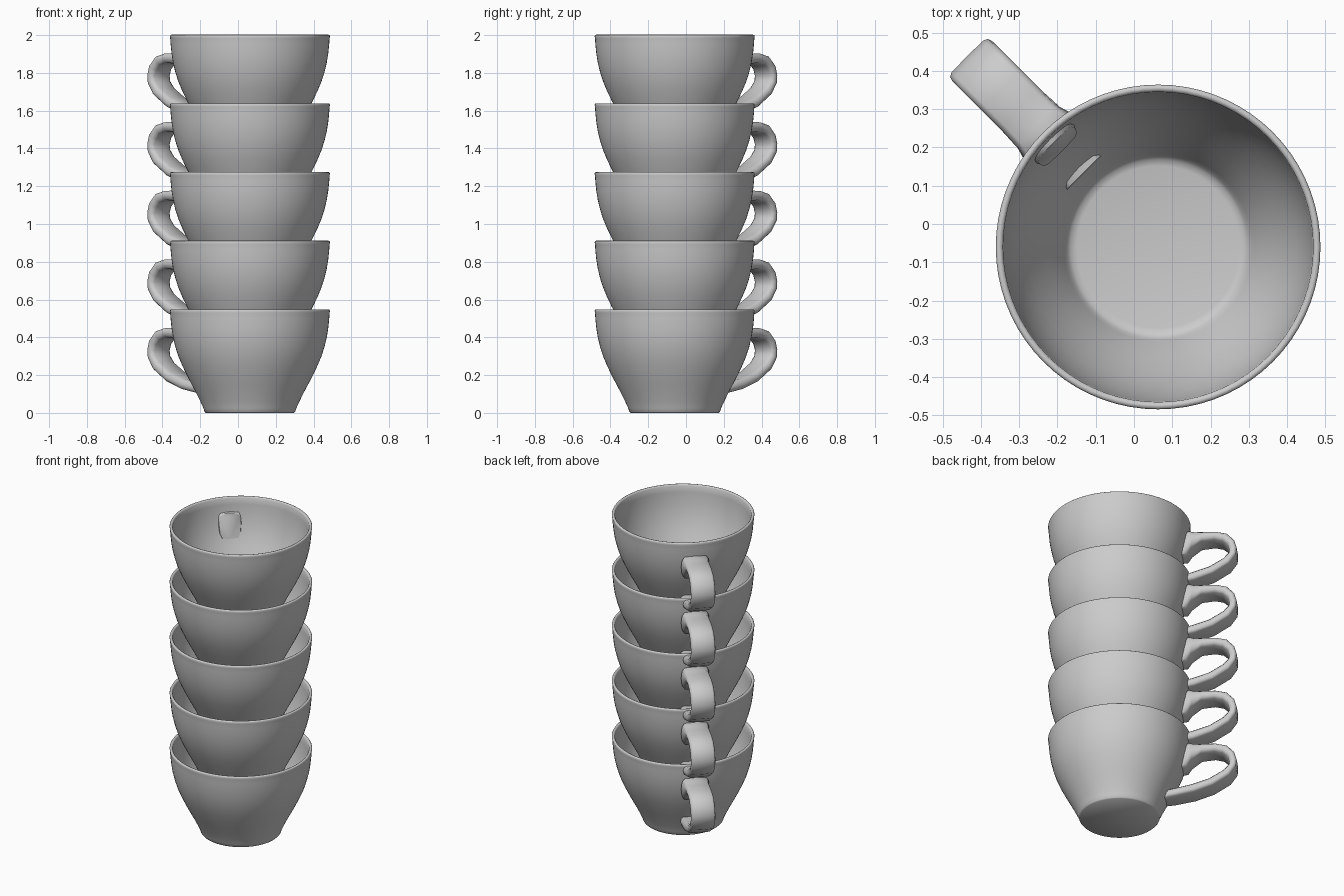
import bpy, bmesh, math

CX, CY = 0.063, -0.06      # axis of the stack
STEP, COUNT, SEG = 0.3635, 5, 72

# Cup wall profile (radius, height): base, outer wall, rim, inner wall, floor
PROFILE = [(0, 0), (0.234, 0), (0.24, 0.006), (0.246, 0.025), (0.262, 0.06), (0.284, 0.105),
           (0.308, 0.15), (0.334, 0.2), (0.358, 0.25), (0.379, 0.3), (0.395, 0.35),
           (0.407, 0.4), (0.415, 0.45), (0.42, 0.5), (0.422, 0.53), (0.424, 0.541),
           (0.421, 0.546), (0.415, 0.548), (0.409, 0.546), (0.405, 0.54),
           (0.403, 0.5), (0.398, 0.45), (0.39, 0.4), (0.378, 0.35), (0.362, 0.3),
           (0.341, 0.25), (0.317, 0.2), (0.291, 0.15), (0.267, 0.105), (0.246, 0.062),
           (0.238, 0.045), (0.228, 0.034), (0.212, 0.03), (0, 0.03)]

# Handle rails: outer (radius, height), inner (radius, height), half width
RAILS = [(0.385, 0.448, 0.355, 0.30, 0.066), (0.42, 0.455, 0.405, 0.31, 0.085),
         (0.45, 0.45, 0.43, 0.345, 0.077), (0.51, 0.45, 0.49, 0.392, 0.074),
         (0.58, 0.448, 0.57, 0.40, 0.074), (0.645, 0.432, 0.62, 0.387, 0.074),
         (0.69, 0.385, 0.65, 0.36, 0.074), (0.704, 0.335, 0.661, 0.33, 0.074),
         (0.70, 0.29, 0.657, 0.305, 0.074), (0.66, 0.23, 0.625, 0.268, 0.074),
         (0.563, 0.167, 0.54, 0.215, 0.074), (0.451, 0.127, 0.435, 0.18, 0.074),
         (0.33, 0.104, 0.32, 0.155, 0.072), (0.27, 0.096, 0.275, 0.152, 0.064)]

# Rounded strip section: (side, position from outer rail 0 to inner rail 1)
SECTION = [(-0.8, 0), (0, -0.03), (0.8, 0), (0.95, 0.14), (1, 0.45), (0.93, 0.8), (0.72, 1),
           (0, 1.02), (-0.72, 1), (-0.93, 0.8), (-1, 0.45), (-0.95, 0.14)]


def finish(bm, name, angle):
    bmesh.ops.recalc_face_normals(bm, faces=bm.faces)
    mesh = bpy.data.meshes.new(name)
    bm.to_mesh(mesh)
    bm.free()
    ob = bpy.data.objects.new(name, mesh)
    bpy.context.collection.objects.link(ob)
    bpy.ops.object.select_all(action='DESELECT')
    ob.select_set(True)
    bpy.context.view_layer.objects.active = ob
    bpy.ops.object.shade_smooth_by_angle(angle=math.radians(angle))
    return ob


def make_cup():
    bm = bmesh.new()
    verts = [bm.verts.new((r, 0, z)) for r, z in PROFILE]
    edges = [bm.edges.new(pair) for pair in zip(verts, verts[1:])]
    bmesh.ops.spin(bm, geom=verts + edges, cent=(0, 0, 0), axis=(0, 0, 1),
                   angle=math.tau, steps=SEG, use_duplicate=False)
    bmesh.ops.remove_doubles(bm, verts=bm.verts, dist=0.0005)
    return finish(bm, "cup_1", 50)


def make_handle():
    bm = bmesh.new()
    rings = []
    for ro, zo, ri, zi, w in RAILS:
        rings.append([bm.verts.new((ro + (ri - ro) * t, s * w, zo + (zi - zo) * t))
                      for s, t in SECTION])
    n = len(SECTION)
    for a, b in zip(rings, rings[1:]):
        for i in range(n):
            j = (i + 1) % n
            bm.faces.new((a[i], a[j], b[j], b[i]))
    bm.faces.new(rings[0])
    bm.faces.new(rings[-1])
    return finish(bm, "handle_1", 60)


# Stack: five cups, each handle pointing back left
cup, handle = make_cup(), make_handle()
handle.rotation_euler.z = math.radians(135)
for k in range(COUNT):
    for part, label in ((cup, "cup"), (handle, "handle")):
        ob = part if k == 0 else part.copy()
        if k:
            ob.name = f"{label}_{k + 1}"
            bpy.context.collection.objects.link(ob)
        ob.location = (CX, CY, k * STEP)
